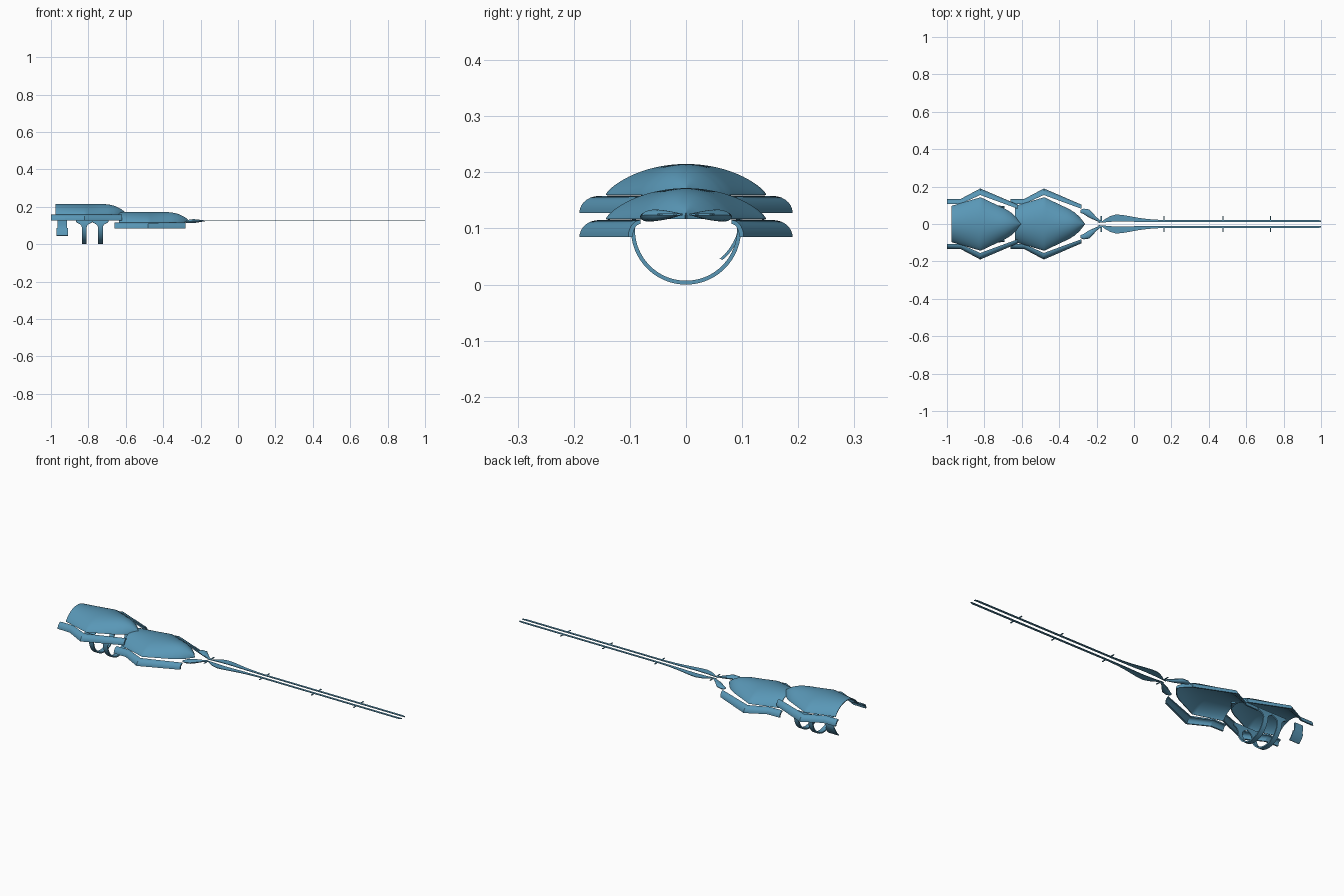
import bpy, bmesh, math
from mathutils import Vector

if "Cube" in bpy.data.objects:
    bpy.data.objects.remove(bpy.data.objects["Cube"])

steel = bpy.data.materials.new("blue steel")
steel.diffuse_color = (0.10, 0.31, 0.47, 1)
steel.use_nodes = True
steel.node_tree.nodes["Principled BSDF"].inputs["Base Color"].default_value = steel.diffuse_color


def finish(name, bm, angle=30, recalc=True):
    """Turn a bmesh into a named object, smooth below the given edge angle."""
    if recalc:
        bmesh.ops.recalc_face_normals(bm, faces=bm.faces)
    me = bpy.data.meshes.new(name)
    bm.to_mesh(me)
    bm.free()
    me.materials.append(steel)
    ob = bpy.data.objects.new(name, me)
    bpy.context.collection.objects.link(ob)
    smooth(ob, angle)
    return ob


def smooth(ob, angle):
    ob.data.polygons.foreach_set("use_smooth", [True] * len(ob.data.polygons))
    ob.data.set_sharp_from_angle(angle=math.radians(angle))


def loft(name, sections, angle=30):
    """Skin closed cross-sections and cap both ends."""
    bm = bmesh.new()
    rows = [[bm.verts.new(p) for p in s] for s in sections]
    n = len(rows[0])
    for a, b in zip(rows, rows[1:]):
        for j in range(n):
            k = (j + 1) % n
            bm.faces.new((a[j], a[k], b[k], b[j]))
    bm.faces.new(rows[0])
    bm.faces.new(rows[-1])
    return finish(name, bm, angle)


def interp(pts, x):
    for (x0, y0), (x1, y1) in zip(pts, pts[1:]):
        if x <= x1:
            return y0 + (y1 - y0) * (x - x0) / (x1 - x0)
    return pts[-1][1]


# Domed shells: angular plan, arched section, nose dropping at the front
PLAN = [(-.975, .097), (-.82, .143), (-.685, .079), (-.655, .06),
        (-.63, .037), (-.615, .018), (-.603, .002)]


def shell(name, dx, base):
    xs = [p[0] for p in PLAN]
    for (a, _), (b, _) in zip(PLAN, PLAN[1:]):
        n = max(2, round((b - a) / .012))
        xs += [a + (b - a) * i / n for i in range(1, n)]
    bm = bmesh.new()
    rows = []
    for x in sorted(xs):
        s = max(0, (x + .75) / .147)
        h = .055 * (1 - .8 * s ** 2.9)
        w = interp(PLAN, x)
        row = []
        for j in range(33):
            a = math.pi * (j / 32 - .5)
            row.append(bm.verts.new((x + dx, w * math.sin(a),
                                     base + h * max(0, math.cos(a)) ** 1.5)))
        rows.append(row)
    for a, b in zip(rows, rows[1:]):
        for j in range(32):
            bm.faces.new((a[j], b[j], b[j + 1], a[j + 1]))
    ob = finish(name, bm, 30, recalc=False)
    mod = ob.modifiers.new("thickness", 'SOLIDIFY')
    mod.thickness = .004
    mod.offset = -1
    bpy.context.view_layer.objects.active = ob
    bpy.ops.object.modifier_apply(modifier=mod.name)
    smooth(ob, 40)


shell("rear_shell", 0, .16)
shell("front_shell", .34, .117)


# Side rails: bent strips with a curved plate section (x, inner y, width)
RAIL = [(-1.0, .108, .025), (-.925, .108, .027), (-.822, .155, .035), (-.62, .081, .022)]


def rail(name, dx, top, side):
    sections = []
    for x, y, w in RAIL:
        outer, inner = [], []
        for i in range(8):
            a = math.radians(90 * i / 7)
            outer.append((x + dx, side * (y + w * math.sin(a)), top - .03 + .03 * math.cos(a)))
            inner.append((x + dx, side * (y + (w - .008) * math.sin(a)),
                          top - .03 + .023 * math.cos(a)))
        sections.append(outer + inner[::-1])
    loft(name, sections, 20)


for side, tag in ((1, "left"), (-1, "right")):
    rail("rear_rail_" + tag, 0, .158, side)
    rail("front_rail_" + tag, .34, .115, side)


# Wrist rings, flared at the top so the pair joins
def ring(name, cx):
    cz, ro, ri = .098, .098, .091
    a0 = math.radians(-20)
    sections = []
    for i in range(73):
        a = a0 + (math.pi - 2 * a0) * i / 72
        c, s = math.cos(a), -math.sin(a)
        z = cz + ro * s
        f = min(1, max(0, (z - .088) / .03))
        hw = .013 + .03 * f ** 2.5
        sections.append([(cx - hw, ro * c, cz + ro * s), (cx + hw, ro * c, cz + ro * s),
                         (cx + hw, ri * c, cz + ri * s), (cx - hw, ri * c, cz + ri * s)])
    loft(name, sections)


ring("wrist_ring_rear", -.822)
ring("wrist_ring_front", -.736)

# Rear clasp: a curved tab hanging on one side only (y, z, half width)
CLASP = [(.065, .044, .03), (.074, .052, .03), (.082, .062, .03), (.089, .073, .03),
         (.094, .084, .03), (.0945, .085, .025), (.098, .1, .025), (.099, .128, .025)]
loft("rear_clasp", [[(-.94 - w, y, z), (-.94 + w, y, z),
                     (-.94 + w, y - .005, z + .002), (-.94 - w, y - .005, z + .002)]
                    for y, z, w in CLASP], 35)

# Twin blades: flat plan outline, wide near the root, then a long thin bar
OUTER = [(-.19, .014), (-.172, .014), (-.15, .029), (-.125, .043), (-.095, .051),
         (-.06, .048), (-.02, .041), (.03, .032), (.08, .026), (.14, .022),
         (.985, .022), (1.0, .017)]
INNER = [(1.0, .010), (.14, .010), (.03, .011), (-.06, .014), (-.12, .012), (-.19, .006)]
# Blade roots: faceted leaf (x, inner y, outer y, bottom z, top z)
ROOT = [(-.285, .060, .076, .117, .122), (-.268, .052, .082, .112, .130),
        (-.24, .034, .078, .113, .134), (-.222, .026, .060, .115, .133),
        (-.2, .016, .036, .119, .130), (-.175, .007, .016, .123, .127)]
for side, tag in ((1, "left"), (-1, "right")):
    outline = OUTER + INNER
    loft("blade_" + tag, [[(x, side * y, z) for x, y in outline] for z in (.1235, .1265)])
    sections = []
    for x, yi, yo, zb, zt in ROOT:
        ym, zm = (yi + yo) / 2, (zb + zt) / 2
        ry, rz = (yo - yi) / 2, (zt - zb) / 2
        sections.append([(x, side * (ym + ry * math.cos(t * math.pi / 6)),
                          zm + rz * math.sin(t * math.pi / 6)) for t in range(12)])
    loft("blade_root_" + tag, sections, 35)
    # Small cross pins along the bars
    for i, x in enumerate((-.175, .16, .475, .73)):
        bm = bmesh.new()
        bmesh.ops.create_cube(bm, size=1)
        y0 = .012 if i == 0 else .02
        for v in bm.verts:
            v.co = Vector((x + v.co.x * .006, side * ((y0 + .043) / 2 + v.co.y * (.043 - y0)),
                           .125 + v.co.z * .003))
        finish("pin_%s_%d" % (tag, i + 1), bm)
